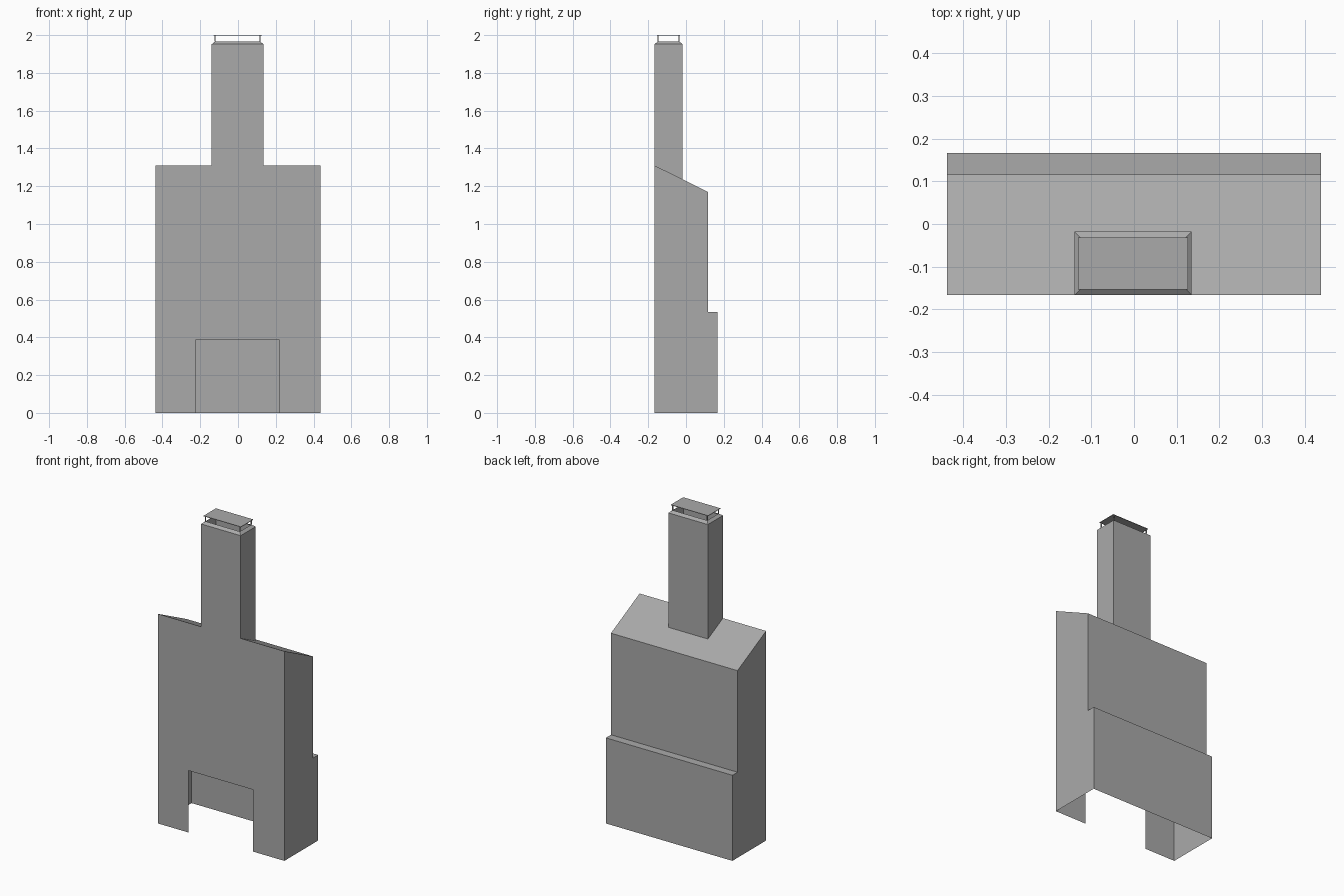
import bpy
import bmesh

cube = bpy.data.objects.get("Cube")
if cube:
    bpy.data.objects.remove(cube, do_unlink=True)

grey = bpy.data.materials.new("plain grey")
grey.use_nodes = True
tone = (0.4, 0.4, 0.4, 1)
grey.diffuse_color = tone
grey.node_tree.nodes["Principled BSDF"].inputs["Base Color"].default_value = tone


def make_object(name, bm):
    mesh = bpy.data.meshes.new(name)
    bm.to_mesh(mesh)
    bm.free()
    mesh.materials.append(grey)
    obj = bpy.data.objects.new(name, mesh)
    bpy.context.collection.objects.link(obj)
    return obj


def make_shell(name, polygons):
    bm = bmesh.new()
    for polygon in polygons:
        bm.faces.new([bm.verts.new(p) for p in polygon])
    bmesh.ops.remove_doubles(bm, verts=bm.verts, dist=0.0001)
    bmesh.ops.recalc_face_normals(bm, faces=bm.faces)
    return make_object(name, bm)


def make_box(name, center, size):
    bm = bmesh.new()
    bmesh.ops.create_cube(bm, size=1)
    bmesh.ops.scale(bm, vec=size, verts=bm.verts)
    bmesh.ops.translate(bm, vec=center, verts=bm.verts)
    return make_object(name, bm)


# Main dimensions
half_width, front, back = 0.4375, -0.1665, 0.1665
upper_back, ledge, eave, ridge = 0.116, 0.535, 1.17, 1.31
left, right, stack_back = 0.135, -0.139, -0.018
shoulder, rim = 1.952, 1.966
open_left, open_right, open_top = 0.22, -0.225, 0.387


def roof_z(y):
    return ridge + (eave - ridge) * (y - front) / (upper_back - front)


# Front wall with the hearth opening, flush with the stack
front_outline = [
    (-half_width, 0), (open_right, 0), (open_right, open_top),
    (open_left, open_top), (open_left, 0), (half_width, 0),
    (half_width, ridge), (left, ridge), (left, shoulder),
    (right, shoulder), (right, ridge), (-half_width, ridge)]
walls = [[(x, front, z) for x, z in front_outline]]

# Stepped side walls and the strips that join them across the back
side = [(front, 0), (back, 0), (back, ledge), (upper_back, ledge),
        (upper_back, eave), (front, ridge)]
for x in (-half_width, half_width):
    walls.append([(x, y, z) for y, z in side])
for (y0, z0), (y1, z1) in zip(side[1:4], side[2:5]):
    walls.append([(-half_width, y0, z0), (half_width, y0, z0),
                  (half_width, y1, z1), (-half_width, y1, z1)])

# Sloping roof, notched around the stack
roof_outline = [
    (-half_width, front), (right, front), (right, stack_back),
    (left, stack_back), (left, front), (half_width, front),
    (half_width, upper_back), (-half_width, upper_back)]
walls.append([(x, y, roof_z(y)) for x, y in roof_outline])

# Stack sides and back
stack = [(left, front), (left, stack_back), (right, stack_back), (right, front)]
for (x0, y0), (x1, y1) in zip(stack, stack[1:]):
    walls.append([(x0, y0, roof_z(y0)), (x1, y1, roof_z(y1)),
                  (x1, y1, shoulder), (x0, y0, shoulder)])

# Sloped rim around the open flue
mid_x, mid_y = (left + right) / 2, (front + stack_back) / 2
inset = 0.018
inner = [(x - inset if x > mid_x else x + inset,
          y - inset if y > mid_y else y + inset) for x, y in stack]
for i in range(4):
    j = (i + 1) % 4
    walls.append([(*stack[i], shoulder), (*stack[j], shoulder),
                  (*inner[j], rim), (*inner[i], rim)])
make_shell("chimney_body", walls)

# Rain cap on four thin posts
plate = 0.003
make_box("rain_cap", (mid_x, mid_y, 2 - plate / 2), (0.258, 0.122, plate))
for i, (x, y) in enumerate(inner):
    make_box("cap_post_%d" % (i + 1), (x, y, (rim + 2 - plate) / 2),
             (0.005, 0.005, 2 - plate - rim))
